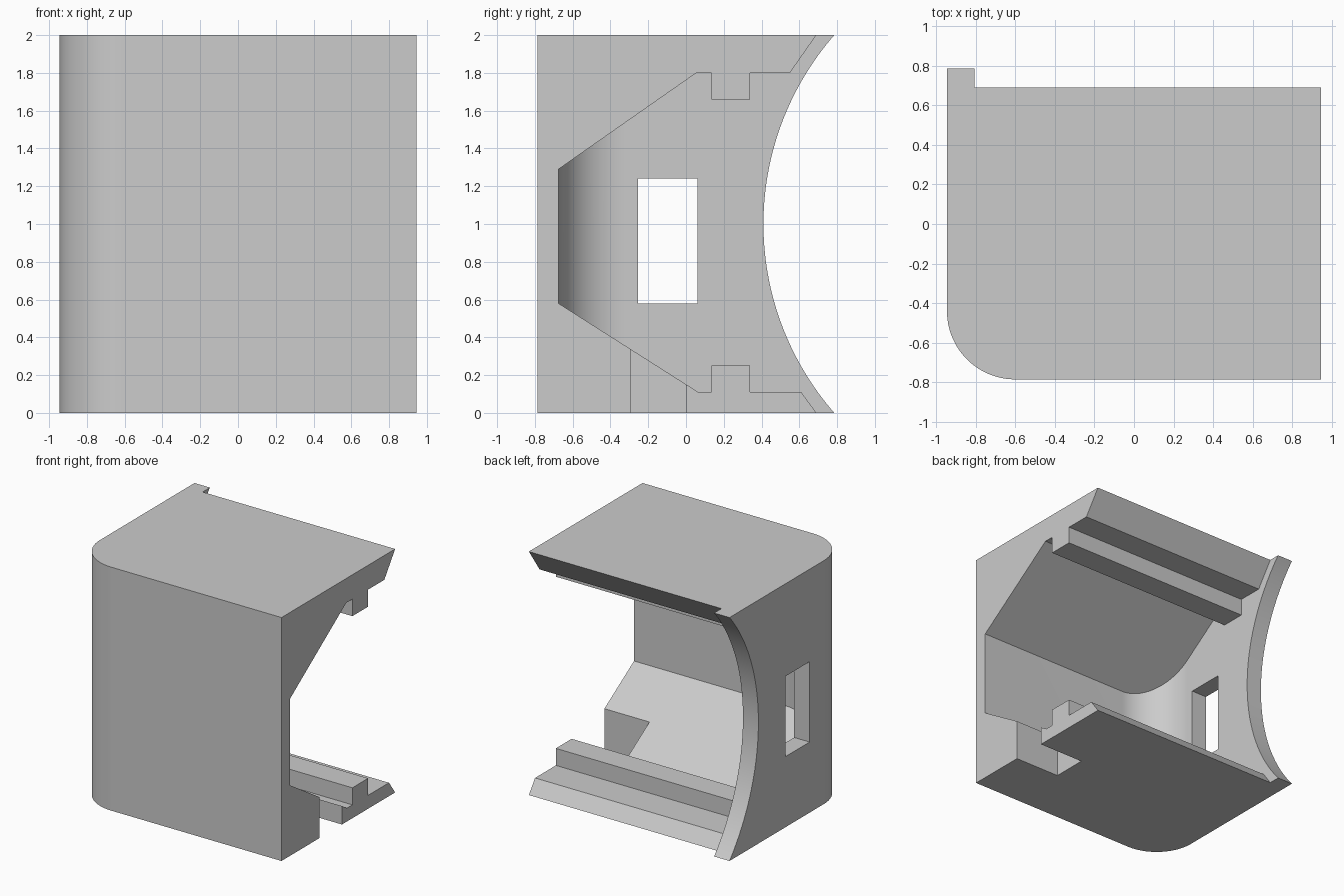
import bpy, bmesh, math

if "Cube" in bpy.data.objects:
    bpy.data.objects.remove(bpy.data.objects["Cube"], do_unlink=True)

grey = bpy.data.materials.new("plain grey")
grey.use_nodes = True
grey.diffuse_color = (0.6, 0.6, 0.6, 1)
grey.node_tree.nodes["Principled BSDF"].inputs["Base Color"].default_value = (0.6, 0.6, 0.6, 1)


def prism(name, points, axis, lo, hi):
    """Extrude a 2D outline: (y, z) along x, or (x, y) along z."""
    bm = bmesh.new()
    place = (lambda a, b: (lo, a, b)) if axis == "x" else (lambda a, b: (a, b, lo))
    face = bm.faces.new([bm.verts.new(place(a, b)) for a, b in points])
    out = bmesh.ops.extrude_face_region(bm, geom=[face])
    shift = (hi - lo, 0, 0) if axis == "x" else (0, 0, hi - lo)
    bmesh.ops.translate(bm, vec=shift,
                        verts=[v for v in out["geom"] if isinstance(v, bmesh.types.BMVert)])
    bmesh.ops.recalc_face_normals(bm, faces=bm.faces)
    mesh = bpy.data.meshes.new(name)
    bm.to_mesh(mesh)
    bm.free()
    mesh.materials.append(grey)
    obj = bpy.data.objects.new(name, mesh)
    bpy.context.collection.objects.link(obj)
    return obj


def rect(a0, a1, b0, b1):
    return [(a0, b0), (a1, b0), (a1, b1), (a0, b1)]


def arc(cx, cy, r, start, end, steps):
    angles = [math.radians(start + (end - start) * i / steps) for i in range(steps + 1)]
    return [(cx + r * math.cos(t), cy + r * math.sin(t)) for t in angles]


def rounded_plan(x0, x1, y0, y1, r):
    """Rectangle in plan with its front corner at low x rounded off."""
    return arc(x0 + r, y0 + r, r, 180, 270, 24) + [(x1, y0), (x1, y1), (x0, y1)]


def combine(target, tool, operation):
    mod = target.modifiers.new("cut", "BOOLEAN")
    mod.operation, mod.object, mod.solver = operation, tool, "EXACT"
    bpy.context.view_layer.objects.active = target
    bpy.ops.object.modifier_apply(modifier=mod.name)
    bpy.data.objects.remove(tool, do_unlink=True)


# Outer block with a rounded front corner
housing = prism("housing", rounded_plan(-0.945, 0.945, -0.785, 0.785, 0.345), "z", 0, 2)

# Cavity: sloped throat, guide ribs and chamfered lips, rounded into the side wall
profile = [(0.76, 2.1), (0.55, 1.8), (0.34, 1.8), (0.34, 1.66), (0.135, 1.66),
           (0.135, 1.8), (0.055, 1.8), (-0.675, 1.29), (-0.675, 0.58), (0.065, 0.11),
           (0.135, 0.11), (0.135, 0.25), (0.34, 0.25), (0.34, 0.11), (0.61, 0.11),
           (0.763, -0.1), (1, -0.1), (1, 2.1)]
cavity = prism("cavity_cutter", profile, "x", -0.9, 1.1)
limit = prism("cavity_limit", rounded_plan(-0.805, 1.05, -0.675, 0.95, 0.36), "z", -0.05, 2.05)
combine(cavity, limit, "INTERSECT")
combine(housing, cavity, "DIFFERENCE")

# Concave back edge of the side wall
curve = arc(1.931, 1, 1.521, 134, 226, 64)
combine(housing, prism("curve_cutter", curve, "x", -1.1, -0.7), "DIFFERENCE")

# Window through the side wall
window = prism("window_cutter", rect(-0.255, 0.06, 0.58, 1.24), "x", -1.1, -0.7)
combine(housing, window, "DIFFERENCE")

# Notch through the floor at the open end
notch = prism("notch_cutter", rect(0.535, 1.1, -0.29, 0), "z", -0.1, 0.5)
combine(housing, notch, "DIFFERENCE")

bpy.ops.object.select_all(action="DESELECT")
housing.select_set(True)
bpy.context.view_layer.objects.active = housing
bpy.ops.object.shade_smooth_by_angle(angle=math.radians(25))
